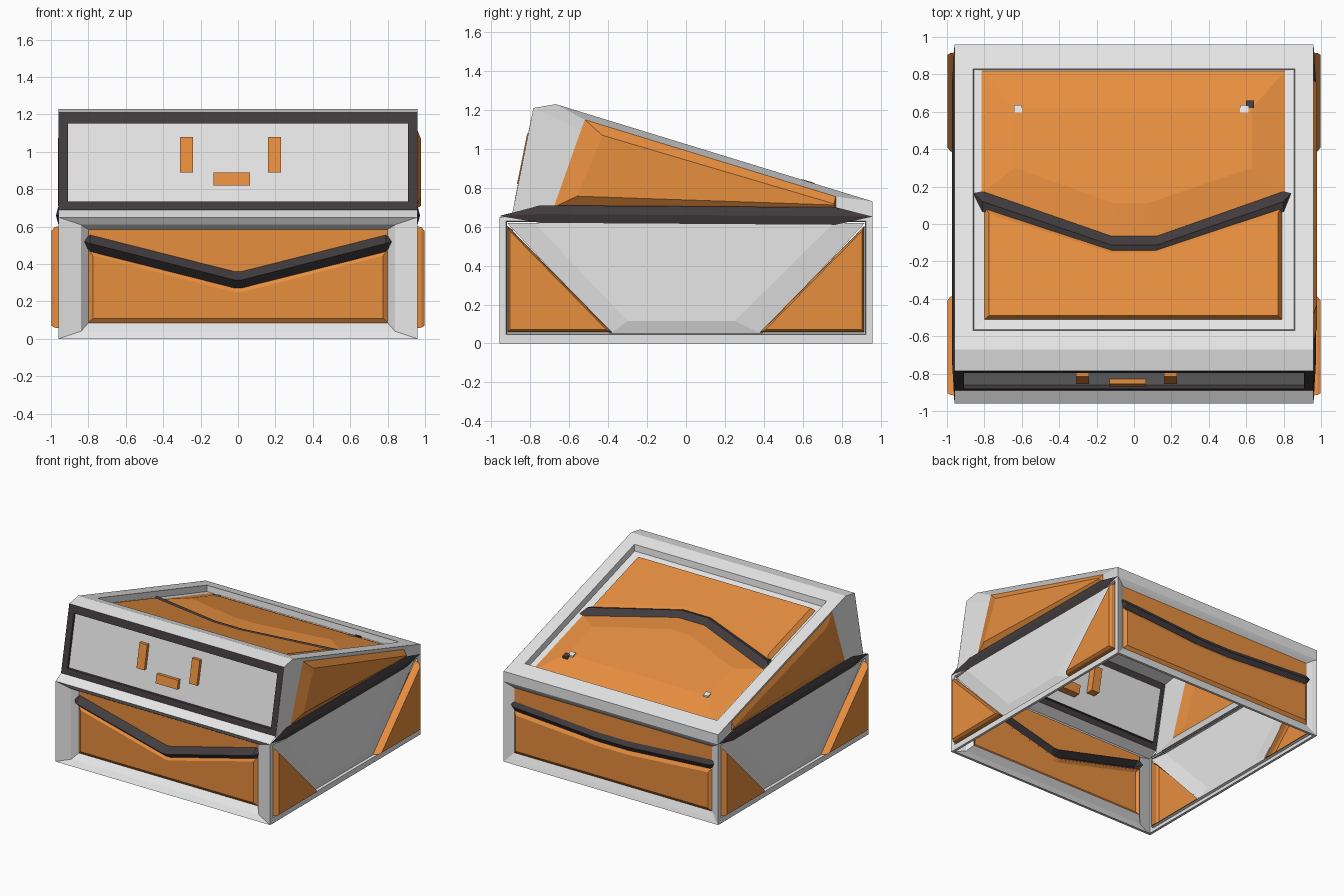
import bpy, bmesh
from mathutils import Vector

if "Cube" in bpy.data.objects:
    bpy.data.objects.remove(bpy.data.objects["Cube"])


def material(name, rgb):
    m = bpy.data.materials.new(name)
    m.diffuse_color = (*rgb, 1)
    m.use_nodes = True
    m.node_tree.nodes["Principled BSDF"].inputs["Base Color"].default_value = m.diffuse_color
    return m


GREY = material("light_grey", (0.80, 0.80, 0.80))
ORANGE = material("orange", (0.81, 0.275, 0.05))
DARK = material("charcoal", (0.054, 0.044, 0.047))


# Each wall maps (u across, v up, d depth inwards) to space
def front(u, v, d): return (u, -0.96 + d, v)
def back(u, v, d): return (-u, 0.96 - d, v)
def left(u, v, d): return (-0.96 + d, u, v)
def right(u, v, d): return (0.96 - d, u, v)
def roof(u, v, d): return (u, v, 1.23 - 0.307 * (v + 0.67) - d)
def face(u, v, d): return (u, -0.785 - 0.202 * (1.21 - v) + d, v)


def finish(name, bm, mats):
    """Point the faces outwards and make the object."""
    bmesh.ops.recalc_face_normals(bm, faces=bm.faces)
    mid = Vector((0, 0, 0.5))
    if sum(f.normal.dot(f.calc_center_median() - mid) * f.calc_area() for f in bm.faces) < 0:
        bmesh.ops.reverse_faces(bm, faces=bm.faces)
    me = bpy.data.meshes.new(name)
    bm.to_mesh(me)
    bm.free()
    for m in mats:
        me.materials.append(m)
    ob = bpy.data.objects.new(name, me)
    bpy.context.collection.objects.link(ob)
    return ob


def rings(name, wall, loops, mats, cap=True):
    """Bridge (points, depth) loops; one material per band, the last for the cap."""
    bm = bmesh.new()
    rows = [[bm.verts.new(wall(u, v, d)) for u, v in pts] for pts, d in loops]
    used = list(dict.fromkeys(mats))
    for k, (a, b) in enumerate(zip(rows, rows[1:])):
        for i in range(len(a)):
            j = (i + 1) % len(a)
            bm.faces.new((a[i], a[j], b[j], b[i])).material_index = used.index(mats[k])
    if cap:
        bm.faces.new(rows[-1]).material_index = used.index(mats[-1])
    return finish(name, bm, used)


def ridge(name, wall, pts, half, d0, d1):
    """Two-sided ridge along a line, with pointed ends."""
    bm = bmesh.new()
    new = lambda u, v, d: bm.verts.new(wall(u, v, d))
    low = [new(u, v - half, d0) for u, v in pts[1:-1]]
    top = [new(u, v, d1) for u, v in pts[1:-1]]
    high = [new(u, v + half, d0) for u, v in pts[1:-1]]
    for i in range(len(low) - 1):
        bm.faces.new((low[i], low[i + 1], top[i + 1], top[i]))
        bm.faces.new((top[i], top[i + 1], high[i + 1], high[i]))
    for (u, v), i in ((pts[0], 0), (pts[-1], -1)):
        tip = new(u, v, d0)
        bm.faces.new((low[i], top[i], tip))
        bm.faces.new((top[i], high[i], tip))
    return finish(name, bm, [DARK])


def rect(x, v0, v1):
    return [(-x, v0), (x, v0), (x, v1), (-x, v1)]


def shrink(pts, k):
    cu = sum(p[0] for p in pts) / len(pts)
    cv = sum(p[1] for p in pts) / len(pts)
    return [(cu + (u - cu) * k, cv + (v - cv) * k) for u, v in pts]


def block(name, wall, u0, u1, v0, v1, d0, d1, mat):
    r = [(u0, v0), (u1, v0), (u1, v1), (u0, v1)]
    rings(name, wall, [(shrink(r, 0.001), d0), (r, d0), (r, d1)], [mat] * 3)


# Front and back of the base: grey frame, orange panels, dark ridge
# half width, panel bottom and top, depth, ridge height at ends and middle, flat half
for side, wall, w, z0, z1, dep, ze, zm, flat in (
        ("front", front, 0.80, 0.085, 0.585, 0.07, 0.51, 0.315, 0.02),
        ("back", back, 0.885, 0.08, 0.605, 0.03, 0.46, 0.41, 0.14)):
    rings(side + "_frame", wall,
          [(rect(0.96, 0, 0.65), 0), (rect(w + 0.04, z0 - 0.045, z1 + 0.025), dep * 0.4),
           (rect(w, z0, z1), dep)], [GREY, GREY], cap=False)
    bend = lambda x, dz: [(x, ze + dz), (flat, zm + dz), (-flat, zm + dz), (-x, ze + dz)]
    rings(side + "_lower_panel", wall,
          [([(-w, z0), (w, z0)] + bend(w, -0.035), dep),
           ([(0.025 - w, z0 + 0.025), (w - 0.025, z0 + 0.025)] + bend(w - 0.025, -0.065), dep - 0.018)],
          [ORANGE, ORANGE])
    rings(side + "_upper_panel", wall,
          [([(-w, z1), (w, z1)] + bend(w, 0.035), dep)], [ORANGE])
    ridge(side + "_ridge", wall,
          [(-w - 0.04, ze + 0.015), (0.01 - w, ze), (-flat, zm), (flat, zm), (w - 0.01, ze),
           (w + 0.04, ze + 0.015)],
          0.045 if side == "front" else 0.037, dep - 0.003, dep * 0.2)

# Both sides
for side, wall, bulge in (("left", left, -0.002), ("right", right, -0.018)):
    # Base wall border
    rings(side + "_base_wall", wall,
          [(rect(0.96, 0, 0.65), 0), (rect(0.925, 0.045, 0.63), 0.0),
           (rect(0.92, 0.05, 0.625), 0.02)], [GREY] * 2, cap=False)
    # Raised grey middle plate
    rings(side + "_middle_plate", wall,
          [([(-0.39, 0.05), (0.39, 0.05), (0.92, 0.62), (-0.92, 0.62)], 0.02),
           ([(-0.30, 0.115), (0.25, 0.115), (0.76, 0.62), (-0.78, 0.62)], 0.0)], [GREY, GREY])
    # Orange corner triangles
    for f, end in ((-1, "front"), (1, "back")):
        tri = [(f * 0.918, 0.605), (f * 0.918, 0.056), (f * 0.38, 0.056)]
        rings(f"{side}_{end}_triangle", wall,
              [(tri, 0.02), (shrink(tri, 0.98), -0.02), (shrink(tri, 0.92), -0.038)], [ORANGE] * 3)
    # Upper cheek: grey border around a bulging orange panel
    rings(side + "_cheek", wall,
          [([(-0.895, 0.66), (-0.785, 1.21), (-0.67, 1.23), (0.96, 0.73), (0.96, 0.65)], 0),
           ([(-0.68, 0.70), (-0.54, 1.096), (-0.52, 1.15), (0.77, 0.755), (0.77, 0.69)], 0.015),
           ([(-0.56, 0.757), (-0.445, 1.03), (-0.43, 1.07), (0.76, 0.718), (0.76, 0.712)], bulge)],
          [GREY, ORANGE, ORANGE])
    # Dark belt between base and cheek
    ridge(side + "_belt", wall,
          [(-0.96, 0.655), (-0.75, 0.665), (0.77, 0.655), (0.96, 0.652)], 0.045, 0.0, -0.012)

# Roof frame, stepping down to a flat grey margin
rings("roof_frame", roof,
      [(rect(0.96, -0.67, 0.96), 0), (rect(0.86, -0.57, 0.83), 0),
       (rect(0.855, -0.565, 0.825), 0.05), (rect(0.79, -0.50, 0.815), 0.055)], [GREY] * 3, cap=False)
# Roof rear panel, raised in the middle
rings("roof_rear_panel", roof,
      [([(-0.82, 0.82), (-0.82, 0.16), (-0.12, -0.10), (0.12, -0.10), (0.81, 0.16), (0.81, 0.82)], 0.054),
       ([(-0.64, 0.62), (-0.64, 0.30), (-0.10, 0.11), (0.07, 0.11), (0.63, 0.30), (0.63, 0.62)], 0.005)],
      [ORANGE, ORANGE])
# Roof forward panel with bevelled edge
rings("roof_forward_panel", roof,
      [([(-0.80, -0.51), (0.79, -0.51), (0.79, 0.10), (0.12, -0.12), (-0.12, -0.12), (-0.80, 0.10)], 0.054),
       ([(-0.775, -0.49), (0.77, -0.49), (0.77, 0.055), (0.12, -0.155), (-0.12, -0.155), (-0.775, 0.055)],
        0.022)],
      [ORANGE, ORANGE])
ridge("roof_ridge", roof,
      [(-0.86, 0.165), (-0.81, 0.12), (-0.12, -0.113), (0.12, -0.113), (0.80, 0.12), (0.84, 0.165)],
      0.055, 0.05, 0.02)
# Small pegs on the roof
for x, y, m, n in ((-0.62, 0.615, GREY, "left"), (0.59, 0.615, GREY, "right"), (0.62, 0.64, DARK, "dark")):
    block(n + "_peg", roof, x - 0.022, x + 0.022, y - 0.02, y + 0.02, 0.04, -0.003, m)


# Strips joining the walls: brow, chin ledge and rear lip
def strip(name, a, b):
    bm = bmesh.new()
    bm.faces.new([bm.verts.new(p) for p in
                  ((-0.96, *a), (0.96, *a), (0.96, *b), (-0.96, *b))])
    finish(name, bm, [GREY])


strip("brow", (-0.785, 1.21), (-0.67, 1.23))
strip("chin_ledge", (-0.96, 0.65), (-0.89, 0.69))
strip("rear_lip", (0.96, 0.65), (0.96, 0.73))

# Tilted screen with dark border
rings("screen", face,
      [(rect(0.96, 0.69, 1.21), 0), (rect(0.91, 0.735, 1.15), 0.0),
       (rect(0.91, 0.735, 1.15), 0.02)], [DARK, DARK, GREY])
# Eyes and mouth
block("left_eye", face, -0.31, -0.24, 0.89, 1.08, 0.08, -0.005, ORANGE)
block("right_eye", face, 0.16, 0.23, 0.89, 1.08, 0.08, -0.005, ORANGE)
block("mouth", face, -0.13, 0.065, 0.82, 0.89, 0.08, -0.005, ORANGE)

# Narrow rim around the open underside
rings("bottom_rim", lambda u, v, d: (u, v, d),
      [(rect(0.96, -0.96, 0.96), 0), (rect(0.94, -0.94, 0.94), 0)], [GREY], cap=False)
